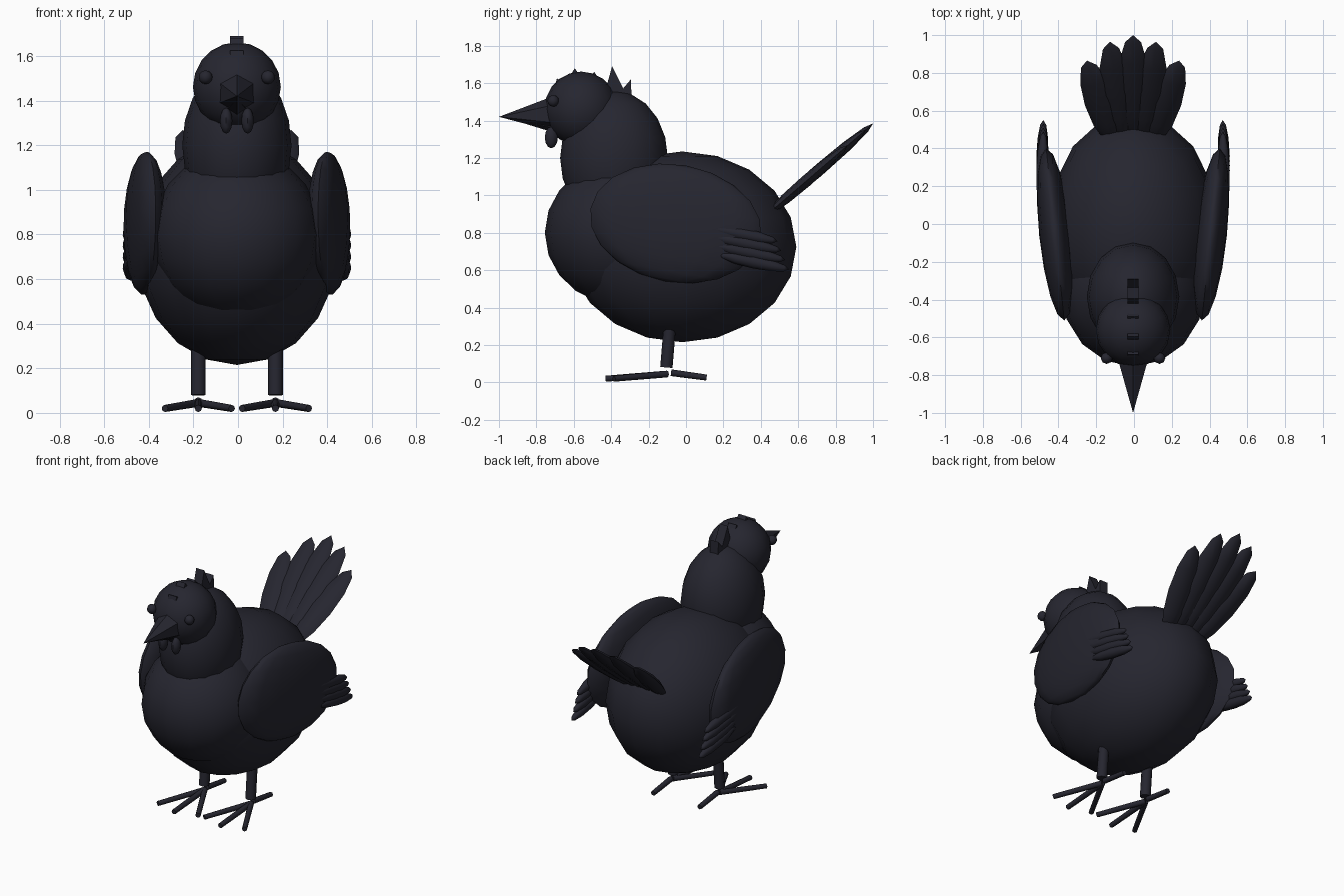
import bpy, bmesh, math
from mathutils import Vector, Matrix

if "Cube" in bpy.data.objects:
    bpy.data.objects.remove(bpy.data.objects["Cube"])

X0 = -0.005  # whole-bird sideways offset
mat = bpy.data.materials.new("charcoal")
mat.diffuse_color = (0.019, 0.019, 0.029, 1)
mat.use_nodes = True
mat.node_tree.nodes["Principled BSDF"].inputs["Base Color"].default_value = mat.diffuse_color


def finish(name, bm, smooth=True):
    bmesh.ops.recalc_face_normals(bm, faces=bm.faces)
    me = bpy.data.meshes.new(name)
    bm.to_mesh(me)
    bm.free()
    me.materials.append(mat)
    ob = bpy.data.objects.new(name, me)
    bpy.context.collection.objects.link(ob)
    ob.location.x = X0
    if smooth:
        bpy.ops.object.select_all(action='DESELECT')
        ob.select_set(True)
        bpy.context.view_layer.objects.active = ob
        bpy.ops.object.shade_smooth_by_angle(angle=math.radians(50))
    return ob


def ellipsoid(name, centre, radii, rot=None, seg=16, rings=10):
    bm = bmesh.new()
    m = Matrix.Translation(centre) @ (rot or Matrix()) @ Matrix.Diagonal((*radii, 1))
    bmesh.ops.create_uvsphere(bm, u_segments=seg, v_segments=rings, radius=1, matrix=m)
    return finish(name, bm)


def along(a, b, up=(0, 0, 1)):
    """Frame with local z from a to b, local y close to up."""
    z = (Vector(b) - Vector(a)).normalized()
    x = Vector(up).cross(z).normalized()
    return Matrix((x, z.cross(x), z)).transposed().to_4x4()


def feather(name, a, b, width, thick, up):
    a, b = Vector(a), Vector(b)
    return ellipsoid(name, (a + b) / 2, (width, thick, (b - a).length / 2),
                     along(a, b, up), 8, 6)


def rod(name, a, b, r1, r2, seg=8, up=(0, 0, 1)):
    a, b = Vector(a), Vector(b)
    bm = bmesh.new()
    bmesh.ops.create_cone(bm, cap_ends=True, segments=seg, radius1=r1, radius2=r2,
                          depth=(b - a).length,
                          matrix=Matrix.Translation((a + b) / 2) @ along(a, b, up))
    return finish(name, bm, seg > 6)


def comb_spike(name, profile):
    """Triangular plate in the yz plane."""
    bm = bmesh.new()
    f = bm.faces.new([bm.verts.new((-0.03, y, z)) for y, z in profile])
    ext = bmesh.ops.extrude_face_region(bm, geom=[f])["geom"]
    for v in ext:
        if isinstance(v, bmesh.types.BMVert):
            v.co.x = 0.03
    return finish(name, bm, False)


# Rounded trunk
ellipsoid("body", (0, -0.02, 0.725), (0.45, 0.61, 0.51))
ellipsoid("chest", (0, -0.35, 0.80), (0.38, 0.405, 0.385))
ellipsoid("neck", (0, -0.385, 1.20), (0.245, 0.288, 0.36))
ellipsoid("head", (0, -0.56, 1.462), (0.197, 0.197, 0.20))

# Beak
rod("upper_beak", (0, -0.72, 1.435), (0, -1.0, 1.42), 0.09, 0.0, 6)
rod("lower_beak", (0, -0.70, 1.385), (0, -0.93, 1.405), 0.05, 0.0, 6)

# Comb, large spikes at the back of the crown, small ones in front
spikes = [((-0.44, 1.53), (-0.395, 1.69), (-0.31, 1.52)),
          ((-0.38, 1.52), (-0.295, 1.62), (-0.29, 1.50)),
          ((-0.53, 1.62), (-0.49, 1.66), (-0.45, 1.60)),
          ((-0.63, 1.62), (-0.595, 1.68), (-0.56, 1.63)),
          ((-0.71, 1.55), (-0.69, 1.625), (-0.64, 1.60))]
for i, p in enumerate(spikes):
    comb_spike(f"comb_spike_{i}", p)

# Fanned tail feathers
for i in range(-2, 3):
    tip_y = (1.0, 0.965, 0.865)[abs(i)]
    rise = lambda y: 0.92 + (y - 0.46) * 0.86
    base_y = 0.44 - 0.01 * abs(i)
    feather(f"tail_feather_{i + 2}", (0.05 * i, base_y, rise(base_y)),
            (0.122 * i, tip_y, rise(tip_y)), 0.085, 0.032, (0, -0.65, 0.76))

for s, side in ((-1, "left"), (1, "right")):
    ellipsoid(f"{side}_eye", (s * 0.14, -0.71, 1.505), (0.031,) * 3, None, 8, 6)
    ellipsoid(f"{side}_wattle", (s * 0.048, -0.72, 1.31), (0.028, 0.035, 0.058),
              None, 8, 6)

    # Wing turned outwards and dipped towards the back
    rot = Matrix.Rotation(-s * math.radians(6), 4, 'Z') @ \
        Matrix.Rotation(math.radians(-10), 4, 'X')
    ellipsoid(f"{side}_wing", (s * 0.412, -0.055, 0.85), (0.085, 0.465, 0.315), rot)
    for i in range(4):
        feather(f"{side}_wing_feather_{i}",
                (s * 0.485, 0.08 + 0.03 * i, 0.835 - 0.05 * i),
                (s * 0.475, 0.49 + 0.02 * i, 0.755 - 0.05 * i),
                0.032, 0.035, (0, 0, 1))

    # Leg and four toes
    x = s * 0.173
    rod(f"{side}_leg", (x, -0.105, 0.08), (x, -0.085, 0.32), 0.033, 0.033, 8, (0, 1, 0))
    ankle = (x, -0.10, 0.045)
    for j, dx in enumerate((-0.15, 0, 0.15)):
        rod(f"{side}_front_toe_{j}", ankle,
            (x + dx, -0.43 + abs(dx) * 0.3, 0.02), 0.018, 0.016)
    rod(f"{side}_back_toe", (x, -0.08, 0.052), (x, 0.11, 0.026), 0.018, 0.016)
